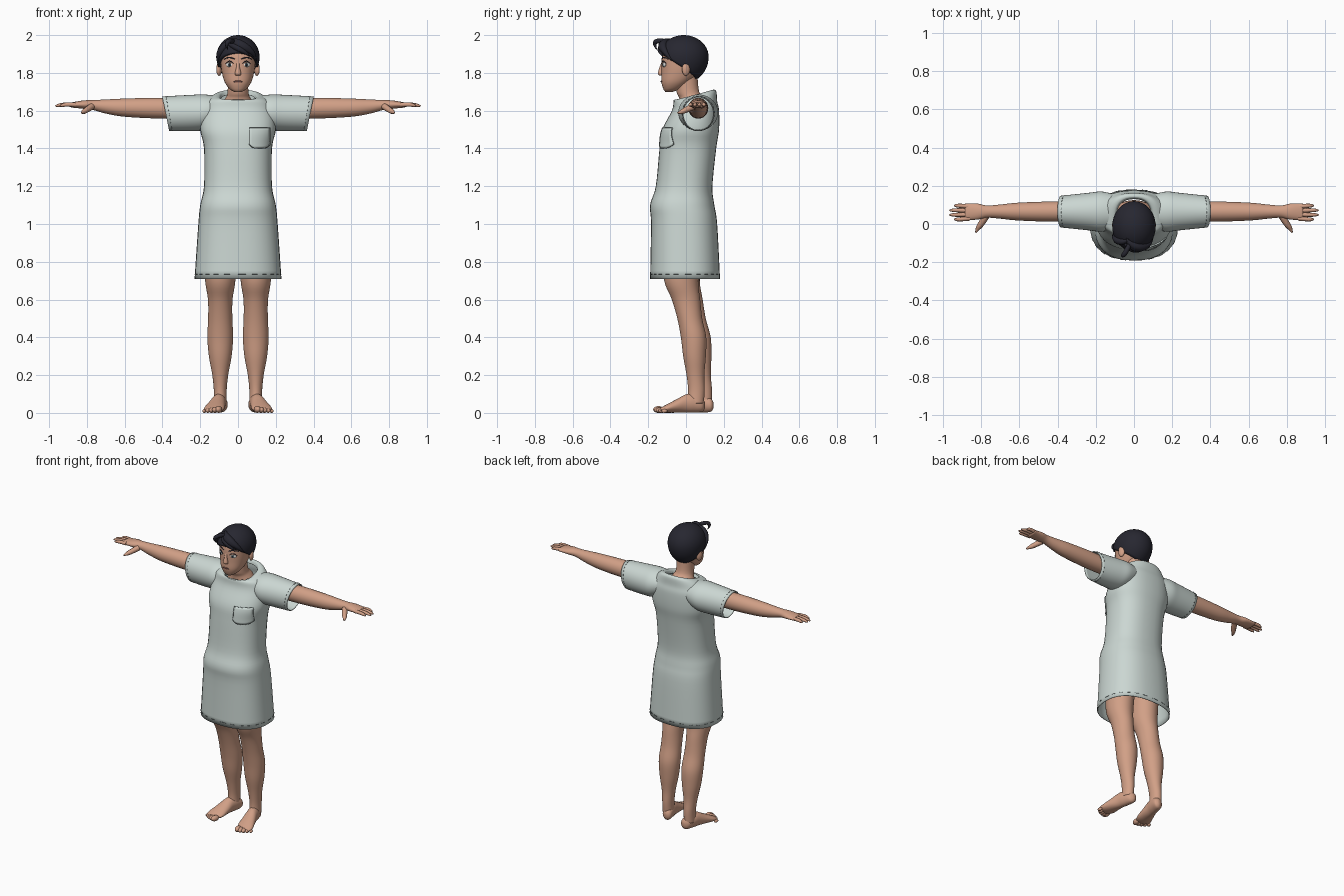
import bpy, bmesh
from math import sin, cos, pi
from mathutils import Matrix

default_cube = bpy.data.objects.get("Cube")
if default_cube:
    bpy.data.objects.remove(default_cube, do_unlink=True)


def material(name, *rgb):
    mat = bpy.data.materials.new(name)
    mat.use_nodes = True
    mat.diffuse_color = (*rgb, 1)
    shader = next(n for n in mat.node_tree.nodes if n.type == 'BSDF_PRINCIPLED')
    shader.inputs["Base Color"].default_value = (*rgb, 1)
    return mat


SKIN = material("warm skin", .64, .35, .24)
CLOTH = material("pale grey green cloth", .6, .68, .65)
HAIR = material("black hair", .02, .02, .03)
THREAD = material("dark thread", .13, .16, .16)
WHITE = material("eye white", .75, .75, .73)
IRIS = material("grey iris", .12, .17, .18)
LIPS = material("lips", .42, .17, .13)


def add_object(name, data, mat):
    data.materials.append(mat)
    ob = bpy.data.objects.new(name, data)
    bpy.context.collection.objects.link(ob)
    return ob


def finish(name, bm, mat, thickness=0):
    bmesh.ops.recalc_face_normals(bm, faces=bm.faces)
    for face in bm.faces:
        face.smooth = True
    mesh = bpy.data.meshes.new(name)
    bm.to_mesh(mesh)
    bm.free()
    ob = add_object(name, mesh, mat)
    if thickness:
        shell = ob.modifiers.new("thickness", 'SOLIDIFY')
        shell.thickness, shell.offset = thickness, -1
    return ob


def bridge(name, rows, mat, closed=True, caps=(True, True), thickness=0):
    """Faces between neighbouring rows of points."""
    bm = bmesh.new()
    grid = [[bm.verts.new(point) for point in row] for row in rows]
    count = len(grid[0])
    for low, high in zip(grid, grid[1:]):
        for i in range(count if closed else count - 1):
            j = (i + 1) % count
            bm.faces.new((low[i], low[j], high[j], high[i]))
    for cap, row in zip(caps, (grid[0], grid[-1])):
        if cap and closed:
            bm.faces.new(row)
    return finish(name, bm, mat, thickness)


def smooth(rings, steps=5):
    """Catmull-Rom interpolation between rings."""
    rings = [(*ring, 0)[:5] for ring in rings]
    padded = [rings[0], *rings, rings[-1]]
    dense = []
    for span in zip(padded, padded[1:], padded[2:], padded[3:]):
        for k in range(steps):
            t = k / steps
            dense.append([q + t/2 * (r - p + t*(2*p - 5*q + 4*r - s) + t*t*(3*q - p - 3*r + s))
                          for p, q, r, s in zip(*span)])
    return dense + [rings[-1]]


def rim(ring, axis='z', side=1, offset=0, lean=0, power=2, count=36, grow=0):
    """Points of one ring: position along the axis, centre, two radii, tilt."""
    pos, middle, wide, deep, tilt = ring
    points = []
    for i in range(count):
        c, s = cos(2*pi*i/count), sin(2*pi*i/count)
        u = offset + lean*pos + (wide + grow) * abs(c)**(2/power) * (1 if c > 0 else -1)
        v = (deep + grow) * abs(s)**(2/power) * (1 if s > 0 else -1)
        along = pos + tilt*v
        v += middle
        x, y, z = {'z': (u, v, along), 'x': (along, u, v), 'y': (u, along, v)}[axis]
        points.append((x*side, y, z))
    return points


def loft(name, rings, mat, caps=(True, True), thickness=0, **shape):
    rows = [rim(ring, **shape) for ring in smooth(rings)]
    return bridge(name, rows, mat, True, caps, thickness)


def section(rings, z):
    dense = smooth(rings)
    for low, high in zip(dense, dense[1:]):
        if low[0] <= z < high[0]:
            t = (z - low[0]) / (high[0] - low[0])
            return [p + (q - p)*t for p, q in zip(low, high)]


def front_y(rings, x, z, power):
    _, middle, wide, deep, _ = section(rings, z)
    return middle - deep * max(0, 1 - abs(x/wide)**power)**(1/power)


def strands(name, paths, mat, radius=None):
    """Round tapered strands; a point is x, y, z and, if they vary, radius."""
    curve = bpy.data.curves.new(name, 'CURVE')
    curve.dimensions, curve.bevel_depth, curve.bevel_resolution = '3D', 1, 2
    curve.use_fill_caps, curve.resolution_u = True, 5
    for path in paths:
        spline = curve.splines.new('NURBS')
        spline.points.add(len(path) - 1)
        for point, co in zip(spline.points, path):
            point.co = (*co[:3], 1)
            point.radius = radius or co[3]
        spline.order_u, spline.use_endpoint_u = 3, True
    add_object(name, curve, mat)


def ball(name, loc, scale, mat, turn=0):
    bm = bmesh.new()
    place = Matrix.Translation(loc) @ Matrix.Rotation(turn, 4, 'Z') @ Matrix.Diagonal((*scale, 1))
    bmesh.ops.create_uvsphere(bm, u_segments=20, v_segments=12, radius=1, matrix=place)
    return finish(name, bm, mat)


def stitches(name, ring, **shape):
    points = rim(ring, count=96, grow=.001, **shape)
    strands(name, [points[i:i + 3] for i in range(0, len(points), 4)], THREAD, .0013)


# Gown body with open hem and neck
BODY = [(.71, -.005, .23, .185), (1, -.01, .21, .175), (1.1, -.02, .2, .17),
        (1.2, -.01, .18, .15), (1.4, .01, .18, .15), (1.5, .025, .2, .15),
        (1.6, .05, .19, .125), (1.65, .05, .17, .115), (1.68, .05, .13, .11, .2),
        (1.68, .04, .1, .1, .3), (1.66, .04, .09, .09, .3)]
OPEN = (False, False)
loft("gown_body", BODY, CLOTH, OPEN, .005, power=2.4)
stitches("hem_stitches", section(BODY, .735), power=2.4)
stitches("neck_stitches", (1.68, .045, .11, .1, .27))

# Chest pocket following the cloth, with rounded lower corners
STEPS = [k/8 for k in range(9)]


def pocket_point(u, v, lift=.008):
    x, z = .06 + .11*u, 1.4 + .11*v + .02*(1 - v)*(2*u - 1)**4
    return x, front_y(BODY, x, z, 2.4) - lift, z


bridge("chest_pocket", [[pocket_point(u, v) for u in STEPS] for v in STEPS],
       CLOTH, closed=False, thickness=.008)
outline = ([(0, v) for v in reversed(STEPS)] + [(u, 0) for u in STEPS[1:-1]]
           + [(1, v) for v in STEPS])
strands("pocket_seam", [[pocket_point(u, v) for u, v in outline],
                        [pocket_point(u, 1) for u in STEPS]], THREAD, .0014)

# Neck, head and nose
loft("neck", [(1.58, .045, .12, .08), (1.66, .035, .07, .07), (1.7, .01, .055, .06),
              (1.8, 0, .055, .06)], SKIN)
HEAD = [(1.7, -.09, .02, .02), (1.715, -.075, .045, .045), (1.75, -.055, .07, .075),
        (1.8, -.03, .085, .1), (1.85, -.02, .092, .11), (1.9, -.015, .095, .11),
        (1.95, -.01, .08, .095), (1.98, -.01, .045, .055)]
loft("head", HEAD, SKIN, power=2.2)
loft("nose", [(1.785, -.127, .009, .008), (1.795, -.132, .017, .017), (1.83, -.13, .009, .01),
              (1.86, -.122, .008, .006)], SKIN)


def on_face(x, z, radius=0, lift=0):
    return x, front_y(HEAD, x, z, 2.2) - lift, z, radius


ball("lips", on_face(0, 1.754)[:3], (.023, .004, .006), LIPS)
strands("mouth_line", [[on_face(x, 1.756, .0014, .004) for x in (-.022, 0, .022)]], HAIR)

# Eyes, lashes, brows and ears
for side, tag in ((1, "left"), (-1, "right")):
    x, y, z, _ = on_face(.045*side, 1.843)
    ball(tag + "_eye", (x, y + .004, z), (.02, .008, .012), WHITE, .4*side)
    ball(tag + "_iris", (x, y - .002, z), (.009, .004, .011), IRIS, .3*side)
    ball(tag + "_pupil", (x, y - .005, z), (.005, .002, .006), HAIR, .3*side)
    arch = [-1, -.4, .4, 1]
    strands(tag + "_lashes", [[on_face(x + .022*k, z + .022 - .018*k*k, .004 - .003*abs(k), .003)
                               for k in arch]], HAIR)
    strands(tag + "_brow", [[on_face(x + .028*k, z + .04 - .01*k*k, .005 - .003*abs(k))
                             for k in arch]], HAIR)
    ball(tag + "_ear", (.1*side, 0, 1.82), (.014, .022, .036), SKIN, .35*side)


# Hair cap, whose rim drops evenly from brow to nape
def hair_point(t, angle):
    polar = .04 + t * (1.98 + .63*sin(angle))
    height = .115 if cos(polar) > 0 else .14
    return (.114*sin(polar)*cos(angle), .132*sin(polar)*sin(angle) - .012,
            1.885 + height*cos(polar))


bridge("hair_cap", [[hair_point(j/16, 2*pi*i/48) for i in range(48)] for j in range(17)],
       HAIR, caps=(True, False), thickness=.014)


# Locks that sweep over the cap, and a curl at the parting
def lock(start, end, t_start, t_end, radius):
    return [(*hair_point(t_start + (t_end - t_start)*k, start + (end - start)*k),
             radius * (.1 + sin(pi*k))) for k in STEPS]


strands("hair_locks", [lock(-2.2, -.5, .4, 1, .022), lock(-2, -2.9, .4, 1.02, .018),
                       lock(-2.2, -1, .6, 1.04, .016), lock(-2.1, -.7, .5, .95, .022)], HAIR)
strands("hair_curl", [[(-.02, -.1, 1.965, .012), (-.045, -.155, 1.975, .014),
                       (-.065, -.17, 1.95, .01), (-.055, -.155, 1.925, .002)]], HAIR)

# Limb cross-sections, shared by both sides
SLEEVE = [(.1, 1.605, .09, .07), (.17, 1.592, .105, .093), (.24, 1.588, .098, .096),
          (.383, 1.584, .083, .091, .2)]
ARM = [(.15, 1.61, .05, .05), (.4, 1.613, .053, .055), (.6, 1.616, .047, .048),
       (.7, 1.622, .037, .037), (.77, 1.63, .032, .026), (.82, 1.632, .042, .022),
       (.885, 1.63, .043, .013)]
LEG = [(.05, .05, .034, .044), (.12, .055, .034, .044), (.2, .05, .042, .047),
       (.3, .045, .06, .06), (.4, .04, .068, .067), (.5, .02, .064, .066),
       (.6, 0, .065, .075), (.7, -.025, .08, .09), (.85, -.02, .088, .1)]
FOOT = [(.1, .04, .01, .015), (.085, .042, .03, .036), (.04, .05, .037, .048),
        (0, .05, .039, .048), (-.05, .037, .047, .035), (-.1, .024, .053, .022),
        (-.135, .017, .042, .01)]

for side, tag, back in ((1, "left", 0), (-1, "right", .045)):
    across = dict(axis='x', side=side, offset=.065)
    loft(tag + "_sleeve", SLEEVE, CLOTH, (True, False), .005, **across)
    stitches(tag + "_cuff_stitches", (.365, 1.585, .084, .0915, .18), **across)

    # Arm, fingers and thumb
    loft(tag + "_arm", ARM, SKIN, **across)
    fingers = []
    for i in range(4):
        y, tip = .024 + .024*i, .97 - .012*(i - 1.5)**2
        fingers.append([(.86*side, .009 + .85*y, 1.631, .012), (.91*side, y, 1.634, .0115),
                        ((tip - .01)*side, y, 1.627, .009), (tip*side, y, 1.624, .003)])
    strands(tag + "_fingers", fingers, SKIN)
    strands(tag + "_thumb", [[(.775*side, .04, 1.622, .018), (.8*side, 0, 1.605, .017),
                              (.82*side, -.025, 1.592, .012), (.828*side, -.045, 1.588, .004)]], SKIN)

    # Leg, foot and toes; the right leg stands slightly further back
    loft(tag + "_leg", [(z, y + back*(1 - z/.85), wide, deep) for z, y, wide, deep in LEG],
         SKIN, side=side, offset=.094)
    foot = [loft(tag + "_foot", FOOT, SKIN, axis='y', side=side, offset=.104, lean=-.22)]
    for i in range(5):
        r = .018 - .002*i
        foot.append(ball(f"{tag}_toe_{i + 1}", ((.102 + .019*i)*side, .002*i*i - .146, r),
                         (r, 1.6*r, r), SKIN, .25*side))
    for part in foot:
        part.location.y = back
